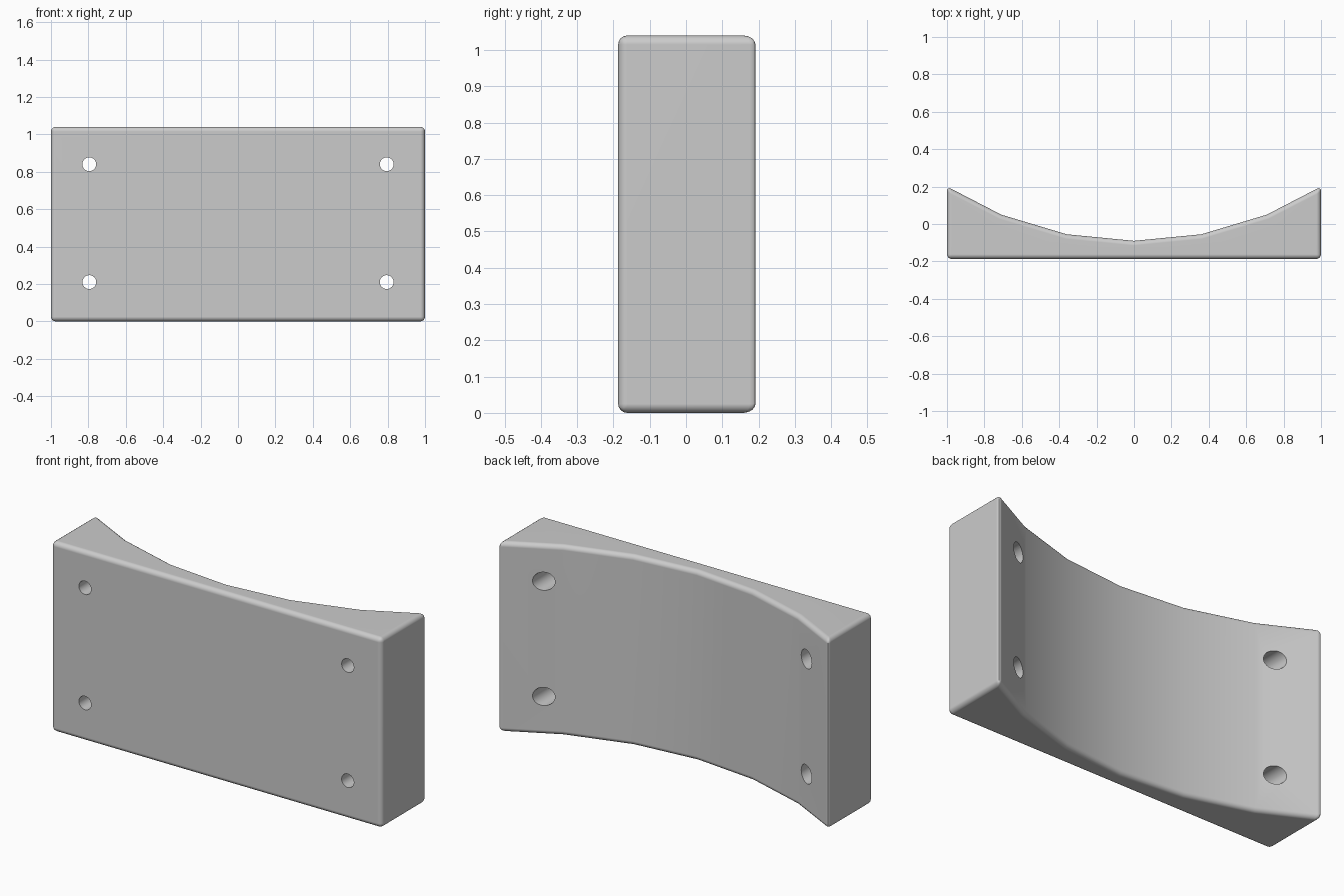
import bpy, bmesh

cube = bpy.data.objects.get("Cube")
if cube:
    bpy.data.objects.remove(cube, do_unlink=True)

HEIGHT, FRONT, ROUND = 1.04, -0.187, 0.025
KNEE = 0.71                      # where the curved back meets the flat flanks

grey = bpy.data.materials.new("plain grey")
grey.use_nodes = True
colour = (0.6, 0.6, 0.6, 1)
grey.diffuse_color = colour
grey.node_tree.nodes["Principled BSDF"].inputs["Base Color"].default_value = colour

# Saddle block: flat front, hollowed back
half = [(0.36, -0.055), (KNEE, 0.05), (1, 0.2), (1, FRONT)]
outline = [(0, -0.09)] + half + [(-x, y) for x, y in reversed(half)]
bm = bmesh.new()
base = bm.faces.new([bm.verts.new((x, y, 0)) for x, y in outline])
grown = bmesh.ops.extrude_face_region(bm, geom=[base])["geom"]
bmesh.ops.translate(bm, vec=(0, 0, HEIGHT),
                    verts=[v for v in grown if isinstance(v, bmesh.types.BMVert)])
bmesh.ops.recalc_face_normals(bm, faces=bm.faces)

# Round the rims and the four upright corners
rounded = []
for e in bm.edges:
    a, b = e.verts
    if abs(a.co.z - b.co.z) < 0.01 or abs(a.co.x) > 0.99:
        rounded.append(e)
bmesh.ops.bevel(bm, geom=rounded, offset=ROUND, segments=4, profile=0.5, affect='EDGES')
mesh = bpy.data.meshes.new("saddle_block")
bm.to_mesh(mesh)
bm.free()
block = bpy.data.objects.new("saddle_block", mesh)
bpy.context.collection.objects.link(block)
mesh.materials.append(grey)


def drill(radius, start, end, x, z):
    """Cut a round hole along y through the block."""
    bpy.ops.mesh.primitive_cylinder_add(vertices=32, radius=radius, depth=end - start,
                                        location=(x, (start + end) / 2, z),
                                        rotation=(1.5707963, 0, 0))
    cutter = bpy.context.object
    cutter.name = "hole_cutter"
    cutter.hide_render = True
    cutter.data.materials.append(grey)
    bpy.ops.object.select_all(action='DESELECT')
    block.select_set(True)
    bpy.context.view_layer.objects.active = block
    mod = block.modifiers.new("hole", 'BOOLEAN')
    mod.operation, mod.solver, mod.object = 'DIFFERENCE', 'EXACT', cutter
    bpy.ops.object.modifier_apply(modifier=mod.name)
    bpy.data.objects.remove(cutter, do_unlink=True)


# Four bolt holes, counterbored from the back
for side in (-0.795, 0.795):
    for level in (0.21, 0.84):
        drill(0.037, -0.3, 0.3, side, level)
        drill(0.05, -0.06, 0.3, side, level)

# Smooth shading with a crease along each knee of the back
bpy.ops.object.shade_smooth_by_angle(angle=0.52)
for e in block.data.edges:
    a, b = (block.data.vertices[i].co for i in e.vertices)
    if abs(abs(a.x) - KNEE) < 0.01 and abs(a.x - b.x) < 0.005 and abs(a.z - b.z) > 0.5:
        e.use_edge_sharp = True
weighted = block.modifiers.new("even_shading", 'WEIGHTED_NORMAL')
weighted.keep_sharp = True
